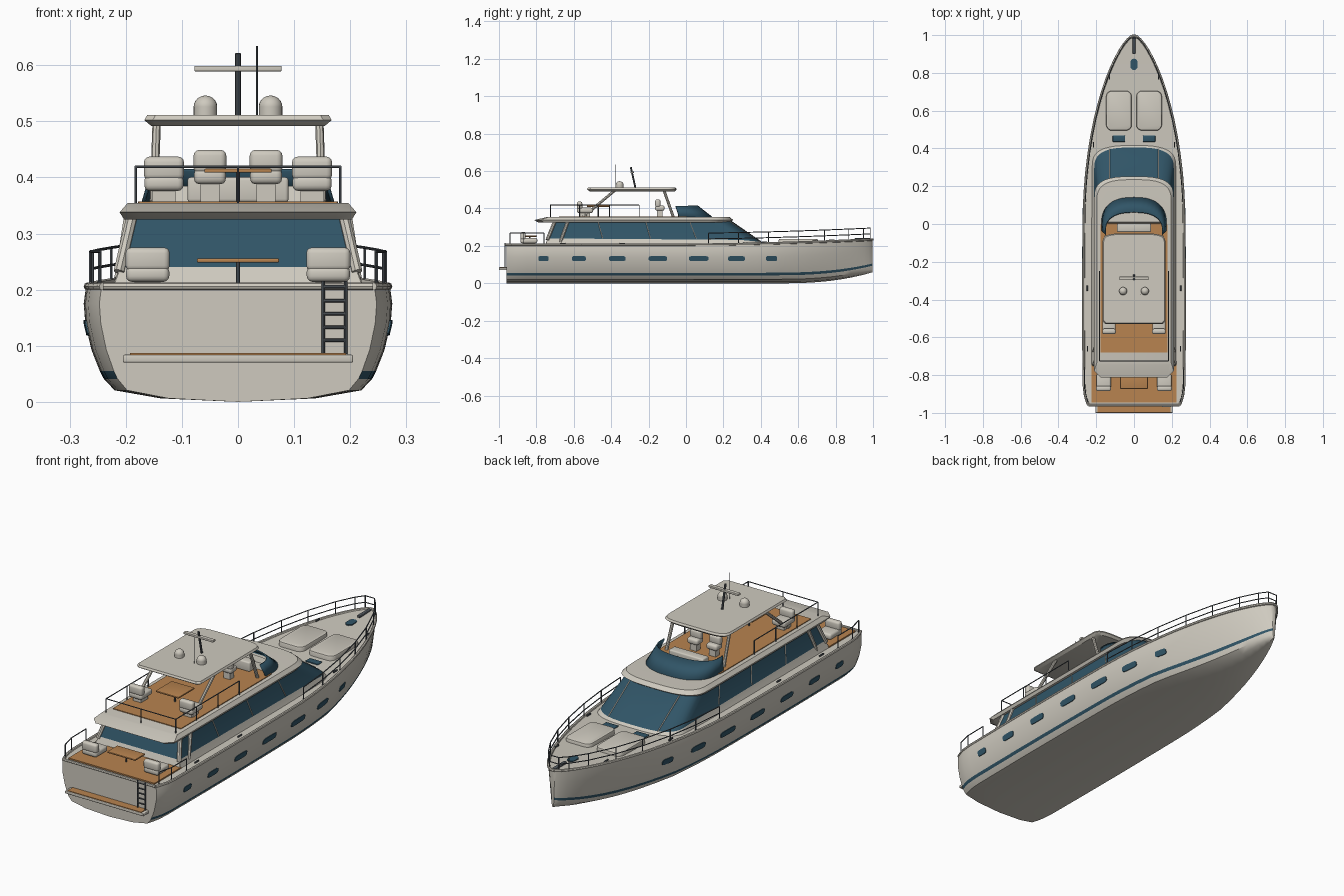
import bpy, bmesh, math
from mathutils import Vector, Matrix

if "Cube" in bpy.data.objects:
    bpy.data.objects.remove(bpy.data.objects["Cube"])

def mat(name, c):
    m = bpy.data.materials.new(name)
    m.diffuse_color = (*c, 1)
    m.use_nodes = True
    m.node_tree.nodes["Principled BSDF"].inputs["Base Color"].default_value = m.diffuse_color
    return m
WHITE = mat("warm white", (.62, .59, .52))
GLASS = mat("blue glass", (.03, .09, .135))
TEAK = mat("teak", (.48, .23, .08))
METAL = mat("steel grey", (.09, .105, .12))

def make(name, bm, mats, angle=35):
    bmesh.ops.recalc_face_normals(bm, faces=bm.faces)
    me = bpy.data.meshes.new(name)
    bm.to_mesh(me)
    bm.free()
    for m in mats:
        me.materials.append(m)
    ob = bpy.data.objects.new(name, me)
    bpy.context.collection.objects.link(ob)
    bpy.ops.object.select_all(action='DESELECT')
    ob.select_set(True)
    bpy.context.view_layer.objects.active = ob
    bpy.ops.object.shade_smooth_by_angle(angle=math.radians(angle))
    return ob

def box(name, loc, size, m, bevel=0, seg=3):
    bm = bmesh.new()
    bmesh.ops.create_cube(bm, size=1, matrix=Matrix.Translation(loc) @ Matrix.Diagonal((*size, 1)))
    if bevel:
        bmesh.ops.bevel(bm, geom=bm.edges[:], offset=bevel, segments=seg, profile=.5, affect='EDGES')
    return make(name, bm, [m])

def tubes(name, segs, r, m, sides=8):
    bm = bmesh.new()
    for p, q in segs:
        p, q = Vector(p), Vector(q)
        rot = (q - p).to_track_quat('Z', 'Y').to_matrix().to_4x4()
        bmesh.ops.create_cone(bm, cap_ends=True, segments=sides, radius1=r, radius2=r, depth=(q - p).length,
                              matrix=Matrix.Translation((p + q) / 2) @ rot)
    return make(name, bm, [m])

def chain(pts):
    return list(zip(pts, pts[1:]))

def loft(name, rings, mats, bands=None, closed=True, cap=True):
    bm = bmesh.new()
    vs = [[bm.verts.new(p) for p in r] for r in rings]
    n = len(rings[0])
    for k in range(len(vs) - 1):
        for i in range(n if closed else n - 1):
            j = (i + 1) % n
            f = bm.faces.new((vs[k][i], vs[k][j], vs[k + 1][j], vs[k + 1][i]))
            f.material_index = bands[k] if bands else 0
    if cap:
        bm.faces.new(vs[0])
        bm.faces.new(vs[-1])
    return make(name, bm, mats)

def plan(hw, ya, yf, depth, z, n=3, c=.002, steps=20):
    """Plan outline: straight stern with cut corners, rounded front."""
    arc = []
    for i in range(steps + 1):
        a = math.pi * i / steps
        co, s = math.cos(a), max(0, math.sin(a))
        arc.append((math.copysign(abs(co) ** (2 / n), co) * hw, yf - depth + depth * s ** (2 / n)))
    pts = [(hw - c, ya), (hw, ya + c)] + arc + [(-hw, ya + c), (-hw + c, ya)]
    return [(x, y, z(y) if callable(z) else z) for x, y in pts]

# Hull shape
SECTION = [(0, 0), (.5, .03), (.8, .1), (.87, .2), (.895, .265), (.95, .45), (.99, .68), (1, .85), (.985, 1)]
def beam(y):
    if y > 0:
        return .272 * max(0, 1 - y * y) ** .68
    if y > -.85:
        return .272 + .003 * math.sin(-y / .85 * math.pi)
    return .272 - .025 * ((-.85 - y) / .11) ** 2
def sheer(y):
    return .206 + .028 * max(0, y) ** 1.7
def hull_pt(y, xf, t):
    keel = .06 * max(0, (y - .5) / .5) ** 2.5
    flare = 1 - .35 * max(0, (y - .4) / .6) * (1 - t)
    return (beam(y) * xf * flare, y, keel + (sheer(y) - keel) * t)
def hull_x(y, z):
    pts = [hull_pt(y, xf, t) for xf, t in SECTION]
    for a, b in chain(pts):
        if a[2] <= z <= b[2]:
            return a[0] + (b[0] - a[0]) * (z - a[2]) / (b[2] - a[2])

ys = [-.96, -.95, -.93, -.9, -.85] + [-.7 + .14 * i for i in range(6)] + \
     [.996 * math.sin(math.pi / 2 * i / 16) for i in range(1, 17)]
bm = bmesh.new()
rows = []
for y in ys:
    half = [hull_pt(y, xf, t) for xf, t in SECTION]
    rows.append([bm.verts.new(p) for p in [(-x, yy, z) for x, yy, z in half[:0:-1]] + half])
n = len(rows[0])
for a, b in chain(rows):
    for i in range(n):
        j = (i + 1) % n
        f = bm.faces.new((a[i], a[j], b[j], b[i]))
        f.material_index = 1 if i in (4, n - 6) else 0   # waterline stripe
bm.faces.new(rows[0])
bm.faces.new(rows[-1])
make("hull", bm, [WHITE, GLASS])

# Gunwale around the sheer line
edge = [hull_pt(y, .975, 1) for y in ys]
loop = edge + [(-x, y, z) for x, y, z in edge[::-1]]
tubes("gunwale", chain(loop + loop[:1]), .007, WHITE)

# Hull windows
for s in (-1, 1):
    for k, (y, w) in enumerate([(-.762, .055), (-.573, .075), (-.367, .09), (-.15, .1), (.068, .105), (.27, .09), (.458, .06)]):
        ring = []
        for i in range(16):
            a = 2 * math.pi * (i + .5) / 16
            c, sn = math.cos(a), math.sin(a)
            ring.append((y + math.copysign(abs(c) ** .4, c) * w / 2, .132 + math.copysign(abs(sn) ** .5, sn) * .014))
        loft("hull_window", [[(s * (hull_x(p, q) + o), p, q) for p, q in ring] for o in (-.003, .003)], [GLASS])

# Swim platform and ladder
box("swim_platform", (0, -.975, .077), (.41, .05, .014), WHITE, .003)
box("swim_platform_teak", (0, -.977, .085), (.385, .042, .004), TEAK)
segs = [((x, -.967, .085), (x, -.967, .215)) for x in (.152, .192)]
segs += [((.152, -.967, z), (.192, -.967, z)) for z in (.11, .133, .157, .18, .205)]
tubes("boarding_ladder", segs, .003, METAL)

# Cockpit floor
box("cockpit_teak", (0, -.845, .208), (.45, .2, .008), TEAK)

# Deckhouse: white sill, glass band
sill = lambda y: .24 - .018 * min(1, max(0, (y - .2) / .2))
loft("deckhouse", [plan(.226, -.755, .43, .12, .2), plan(.211, -.74, .405, .12, sill), plan(.19, -.7, .245, .12, .332)],
     [WHITE, GLASS], [0, 1])
for s in (-1, 1):
    tubes("window_post", [((s * .211, b, .24), (s * .191, t, .33)) for b, t in ((-.445, -.47), (-.19, -.215), (.055, .02))]
          + [((s * .13, .395, .222), (s * .13, .235, .33))], .0025, WHITE, 6)
    tubes("aft_pillar", [((s * .212, -.672, .22), (s * .194, -.63, .335))], .009, WHITE)
    tubes("corner_pillar", [((s * .212, -.742, .232), (s * .189, -.702, .33))], .01, WHITE)

# Upper deck slab and teak
loft("upper_deck", [plan(.203, -.79, .235, .12, .325, c=.03), plan(.211, -.812, .252, .12, .338, c=.035),
                    plan(.197, -.745, .235, .12, .354, c=.01)], [WHITE])
loft("upper_deck_teak", [plan(.178, -.68, .02, .05, z, 5) for z in (.35, .3575)], [TEAK])

# Upper windscreen and helm console
ob = loft("upper_windscreen", [plan(.17, -.035, .14, .14, .352, 2.5), plan(.152, -.055, .062, .1, .413, 2.5)], [GLASS],
          closed=False, cap=False)
md = ob.modifiers.new("thickness", 'SOLIDIFY')
md.thickness = .006
md.offset = 0
loft("dashboard", [plan(.155, .0, .1, .09, .352), plan(.145, .01, .065, .05, .385)], [WHITE])
box("helm_console", (0, -.02, .378), (.18, .045, .045), WHITE, .006)

# Seats with backs toward the stern
def seat(name, x, y, z, w, d, deck):
    box(name + "_cushion", (x, y, z + .014), (w, d, .028), WHITE, .01)
    box(name + "_back", (x, y - d / 2 + .014, z + .04), (w * 1.02, .028, .042), WHITE, .01)
    box(name + "_base", (x, y, (deck + z) / 2 + .003), (w * .6, d * .6, z - deck + .006), WHITE)
for s in (-1, 1):
    seat("cockpit_seat", s * .161, -.84, .214, .077, .09, .208)
    seat("lounge_seat", s * .132, -.54, .376, .07, .085, .357)
    seat("helm_seat", s * .05, -.14, .388, .057, .05, .357)

# Tables
for nm, y, z, deck, hw, d in (("cockpit_table", -.835, .252, .21, .073, .075), ("upper_table", -.47, .412, .355, .06, .12)):
    box(nm + "_top", (0, y, z), (hw * 2, d, .007), TEAK, .002)
    tubes(nm + "_leg", [((0, y, deck), (0, y, z))], .004, METAL)

# Hardtop, struts
loft("hardtop", [plan(.155, -.515, -.06, .08, .492, 5, .01), plan(.167, -.53, -.05, .08, .502, 5, .015),
                 plan(.162, -.525, -.055, .08, .511, 5, .015)], [WHITE])
for s in (-1, 1):
    tubes("hardtop_strut", [((s * .15, -.55, .355), (s * .145, -.38, .497)), ((s * .15, -.068, .355), (s * .145, -.118, .497))],
          .0075, WHITE)
    # Radar domes
    bm = bmesh.new()
    bmesh.ops.create_uvsphere(bm, u_segments=20, v_segments=12, radius=.021,
                              matrix=Matrix.Translation((s * .058, -.355, .526)) @ Matrix.Diagonal((1, 1, .95, 1)))
    make("radar_dome", bm, [WHITE])
    tubes("dome_base", [((s * .058, -.355, .508), (s * .058, -.355, .526))], .021, WHITE, 20)

# Mast and antenna
tubes("mast", [((0, -.27, .508), (0, -.295, .621))], .005, METAL)
box("radar_bar", (0, -.288, .594), (.155, .018, .01), WHITE, .002)
tubes("antenna", [((.034, -.375, .508), (.034, -.375, .634))], .0016, METAL)

# Railings
def rail(name, pts, h, mid=False, r=.0025):
    top = [(x, y, z + h) for x, y, z in pts]
    segs = chain(top) + list(zip(pts, top))
    if mid:
        segs += chain([(x, y, z + h * .5) for x, y, z in pts])
    tubes(name, segs, r, METAL, 6)
side = [hull_pt(y, .96, 1) for y in (.12, .28, .44, .6, .74, .87, .95, .985)]
rail("bow_rail", side + [(-x, y, z) for x, y, z in side[::-1]], .062, True)
for s in (-1, 1):
    rail("stern_rail", [(s * x, y, .208) for x, y in ((.245, -.94), (.262, -.87), (.263, -.76))], .06)
rail("upper_rail", [(.182, y, .352) for y in (-.25, -.41, -.57, -.725)] + [(0, -.725, .352)]
     + [(-.182, y, .352) for y in (-.725, -.57, -.41, -.25)], .067)

# Foredeck: sunpads, hatches, anchor gear, cleats
for s in (-1, 1):
    bm = bmesh.new()
    bmesh.ops.create_cube(bm, size=1, matrix=Matrix.Translation((s * .08, .6, .223)) @ Matrix.Diagonal((.135, .21, .03, 1)))
    ed = [e for e in bm.edges if abs(e.verts[0].co.z - e.verts[1].co.z) > .01]
    bmesh.ops.bevel(bm, geom=ed, offset=.03, segments=5, profile=.5, affect='EDGES')
    up = [e for e in bm.edges if all(v.co.z > .23 for v in e.verts)]
    bmesh.ops.bevel(bm, geom=up, offset=.008, segments=2, profile=.5, affect='EDGES')
    make("sunpad", bm, [WHITE])
    box("deck_hatch", (s * .08, .452, .214), (.065, .034, .008), GLASS, .003)
    for y in (-.66, -.34, .42, .78):
        x, _, z = hull_pt(y, .9, 1)
        box("cleat", (s * x, y, z + .006), (.006, .03, .008), METAL, .002)
loft("bow_hatch", [plan(.018, .815, .875, .02, z, 2.2, .012) for z in (.218, .231)], [GLASS])
box("anchor_roller", (0, .945, .235), (.014, .09, .012), METAL, .003)
